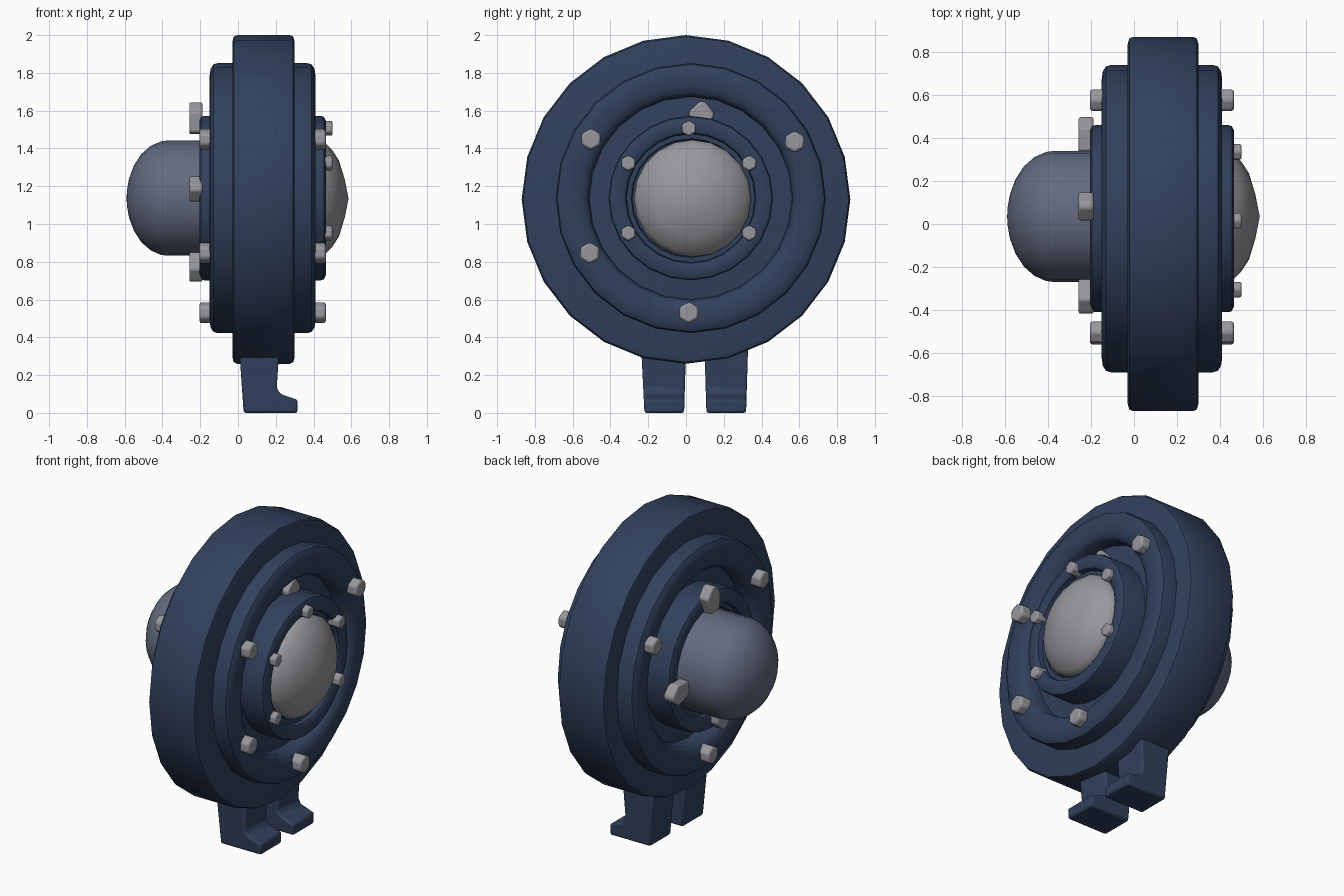
import bpy, bmesh, math

if "Cube" in bpy.data.objects:
    bpy.data.objects.remove(bpy.data.objects["Cube"])

CY, CZ = 0.025, 1.137   # axis of the inner rings


def mat(name, col):
    m = bpy.data.materials.new(name)
    m.diffuse_color = (*col, 1)
    m.use_nodes = True
    m.node_tree.nodes["Principled BSDF"].inputs["Base Color"].default_value = m.diffuse_color
    return m


NAVY = mat("navy paint", (0.030, 0.052, 0.108))
STEEL = mat("light grey metal", (0.31, 0.31, 0.335))
SLATE = mat("slate blue", (0.125, 0.145, 0.215))


def finish(name, bm, material, angle=40, bevel=0):
    bmesh.ops.recalc_face_normals(bm, faces=bm.faces)
    me = bpy.data.meshes.new(name)
    bm.to_mesh(me)
    bm.free()
    me.materials.append(material)
    ob = bpy.data.objects.new(name, me)
    bpy.context.collection.objects.link(ob)
    if bevel:
        b = ob.modifiers.new("bevel", 'BEVEL')
        b.width, b.segments, b.limit_method = bevel, 2, 'ANGLE'
    bpy.ops.object.select_all(action='DESELECT')
    ob.select_set(True)
    bpy.context.view_layer.objects.active = ob
    bpy.ops.object.shade_smooth_by_angle(angle=math.radians(angle))
    return ob


def lathe(name, profile, material, cy=CY, cz=CZ, segs=24, angle=40):
    """Spin (x, radius) points about the x axis; radius 0 closes an end."""
    bm = bmesh.new()
    rings = []
    for x, r in profile:
        if r == 0:
            rings.append([bm.verts.new((x, cy, cz))] * segs)
        else:
            rings.append([bm.verts.new((x, cy + r * math.sin(2 * math.pi * i / segs),
                                        cz + r * math.cos(2 * math.pi * i / segs)))
                          for i in range(segs)])
    for a, b in zip(rings, rings[1:]):
        for i in range(segs):
            j = (i + 1) % segs
            bm.faces.new(list(dict.fromkeys((a[i], a[j], b[j], b[i]))))
    return finish(name, bm, material, angle)


def prism(name, pts, depth, place, material, bevel=0):
    """Extrude a polygon; place(u, v, d) maps it into the scene."""
    bm = bmesh.new()
    lo = [bm.verts.new(place(u, v, 0)) for u, v in pts]
    hi = [bm.verts.new(place(u, v, depth)) for u, v in pts]
    bm.faces.new(lo)
    bm.faces.new(hi)
    n = len(pts)
    for i in range(n):
        bm.faces.new((lo[i], lo[(i + 1) % n], hi[(i + 1) % n], hi[i]))
    return finish(name, bm, material, 35, bevel)


# Outer wheel body
lathe("outer_ring", [(-0.03, 0), (-0.03, 0.835), (-0.022, 0.862), (-0.005, 0.87),
                     (0.275, 0.87), (0.292, 0.862), (0.30, 0.835), (0.30, 0)],
      NAVY, 0, 1.13)

# Stepped flanges with a recess, and raised inner rings, on both sides
for side, base, s, d in (("right", 0.29, 1, 0.0), ("left", -0.02, -1, 0.01)):
    p = lambda x: base + s * (x + d)
    lathe(side + "_flange", [(p(-.02), .715), (p(.075), .715), (p(.10), .708), (p(.115), .685),
                             (p(.12), .65), (p(.118), .60), (p(.105), .56), (p(.08), .54),
                             (p(-.02), .535)], NAVY)
    lathe(side + "_inner_ring", [(p(-.02), .435), (p(.15), .435), (p(.165), .43), (p(.175), .41),
                                 (p(.175), .36), (p(.165), .345), (p(.135), .34), (p(.135), .315),
                                 (p(.11), .31), (p(.11), 0)], NAVY)

# Shallow dome on the right, deep rounded housing on the left
lathe("right_dome", [(0.39, .31), (0.44, .31), (0.465, .29), (0.50, .255), (0.535, .20),
                     (0.565, .10), (0.585, 0)], STEEL, 0.035, 1.135, 20, 60)
housing = [(-0.12, .305), (-0.37, .305)]
housing += [(-0.37 - .22 * math.sin(a), .305 * math.cos(a))
            for a in (math.radians(t) for t in (10, 25, 40, 55, 70, 82))] + [(-0.59, 0)]
lathe("left_housing", housing, SLATE, 0.035, 1.137, 24, 60)


def bolt(name, x0, x1, ang, dist, r):
    a = math.radians(ang)
    by, bz = CY - 0.01 + dist * math.cos(a), CZ + dist * math.sin(a)
    hexagon = [(r * math.cos(math.pi * k / 3 + .5), r * math.sin(math.pi * k / 3 + .5))
               for k in range(6)]
    prism(name, hexagon, x1 - x0, lambda u, v, d: (x0 + d, by + u, bz + v), STEEL, r * .22)


# Large flange bolts on both sides
for k, (ang, dist) in enumerate(((28, .635), (149, .605), (209, .60), (270, .607))):
    bolt(f"right_flange_bolt_{k}", 0.36, 0.465, ang, dist, 0.058)
    bolt(f"left_flange_bolt_{k}", -0.205, -0.10, ang, dist, 0.058)

# Small bolts round the right dome
for k, ang in enumerate((30, 90, 150, 210, 330)):
    bolt(f"dome_bolt_{k}", 0.42, 0.50, ang, 0.37, 0.042)

# Clamp lugs round the left housing, plus one showing in the right recess
LUG = [(-.045, -.08), (.045, -.08), (.07, .03), (.015, .085), (-.015, .085), (-.065, .025)]


def lug(name, x0, depth, ang, dist):
    a = math.radians(ang)
    c, s = math.cos(a), math.sin(a)
    prism(name, LUG, depth,
          lambda u, v, d: (x0 + d, CY + (dist + v) * c + u * s, CZ + (dist + v) * s - u * c),
          STEEL, 0.01)


for k, (ang, dist) in enumerate(((83, .425), (-7, .39), (263, .36), (173, .36))):
    lug(f"clamp_lug_{k}", -0.258, 0.07, ang, dist)
lug("right_recess_lug", 0.27, 0.07, 83, 0.43)

# Two feet with toes pointing right, slightly flared at the top
for name, y, lean in (("front_foot", -0.115, -.02), ("back_foot", 0.213, 0.0)):
    prof = [(0.03, 0), (0.315, 0), (0.315, 0.07), (0.225, 0.10), (0.205, 0.13),
            (0.22, 0.36), (0.005, 0.36)]
    prism(name, prof, 1.0,
          lambda u, v, d: (u, y + (d - .5) * (0.21 + 0.06 * v) + (lean * v if d == 0 else 0), v),
          NAVY, 0.012)
